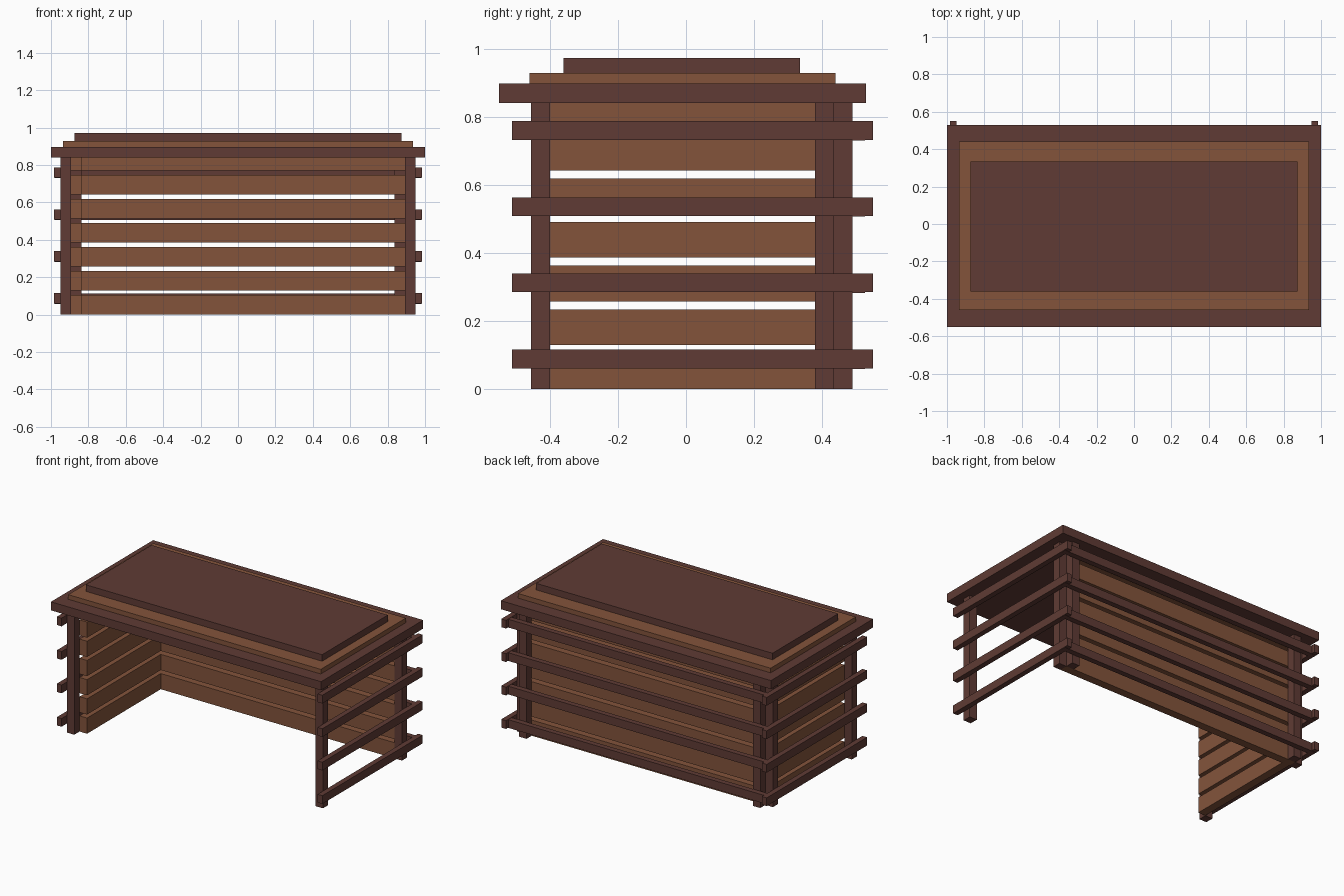
import bpy
import bmesh

if "Cube" in bpy.data.objects:
    bpy.data.objects.remove(bpy.data.objects["Cube"])


def material(name, color):
    m = bpy.data.materials.new(name)
    m.diffuse_color = (*color, 1)
    m.use_nodes = True
    m.node_tree.nodes["Principled BSDF"].inputs["Base Color"].default_value = m.diffuse_color
    return m


DARK = material("dark wood", (0.116, 0.044, 0.035))
LIGHT = material("light wood", (0.228, 0.088, 0.044))


def box(name, x, y, z, mat):
    """Box from (min, max) ranges on each axis."""
    bm = bmesh.new()
    bmesh.ops.create_cube(bm, size=1)
    for v in bm.verts:
        v.co = [r[0] if c < 0 else r[1] for c, r in zip(v.co, (x, y, z))]
    me = bpy.data.meshes.new(name)
    bm.to_mesh(me)
    bm.free()
    me.materials.append(mat)
    ob = bpy.data.objects.new(name, me)
    bpy.context.collection.objects.link(ob)
    return ob


TOP = 0.84  # underside of the counter

# Stepped counter top
box("counter_slab", (-1, 1), (-0.55, 0.53), (TOP, 0.897), DARK)
box("counter_middle", (-0.935, 0.935), (-0.46, 0.44), (0.897, 0.928), LIGHT)
box("counter_pad", (-0.875, 0.875), (-0.36, 0.335), (0.928, 0.972), DARK)

RAIL_Z = [0.06 + i * 0.224 for i in range(4)]

# Side posts, back posts and side rails on both sides
for side, s in (("left", -1), ("right", 1)):
    def sx(a, b):
        return tuple(sorted((s * a, s * b)))
    box(side + "_front_post", sx(0.893, 0.948), (-0.456, -0.40), (0, TOP), DARK)
    box(side + "_rear_post", sx(0.893, 0.948), (0.38, 0.435), (0, TOP), DARK)
    box(side + "_back_wall_post", sx(0.838, 0.893), (0.435, 0.49), (0, TOP), DARK)
    for i, z in enumerate(RAIL_Z):
        box(f"{side}_rail_{i}", sx(0.948, 0.983), (-0.512, 0.55), (z, z + 0.055), DARK)

# Back rails crossing the side rails at the corners
for i, z in enumerate(RAIL_Z):
    box(f"back_rail_{i}", (-0.981, 0.981), (0.49, 0.526), (z - 0.002, z + 0.053), DARK)

# Plank walls on the back and left only; the right side is open
for i in range(7):
    z = i * 0.1285
    zr = (z, min(z + 0.105, TOP))
    box(f"back_plank_{i}", (-0.893, 0.893), (0.38, 0.435), zr, LIGHT)
    box(f"left_plank_{i}", (-0.893, -0.838), (-0.40, 0.38), zr, LIGHT)
